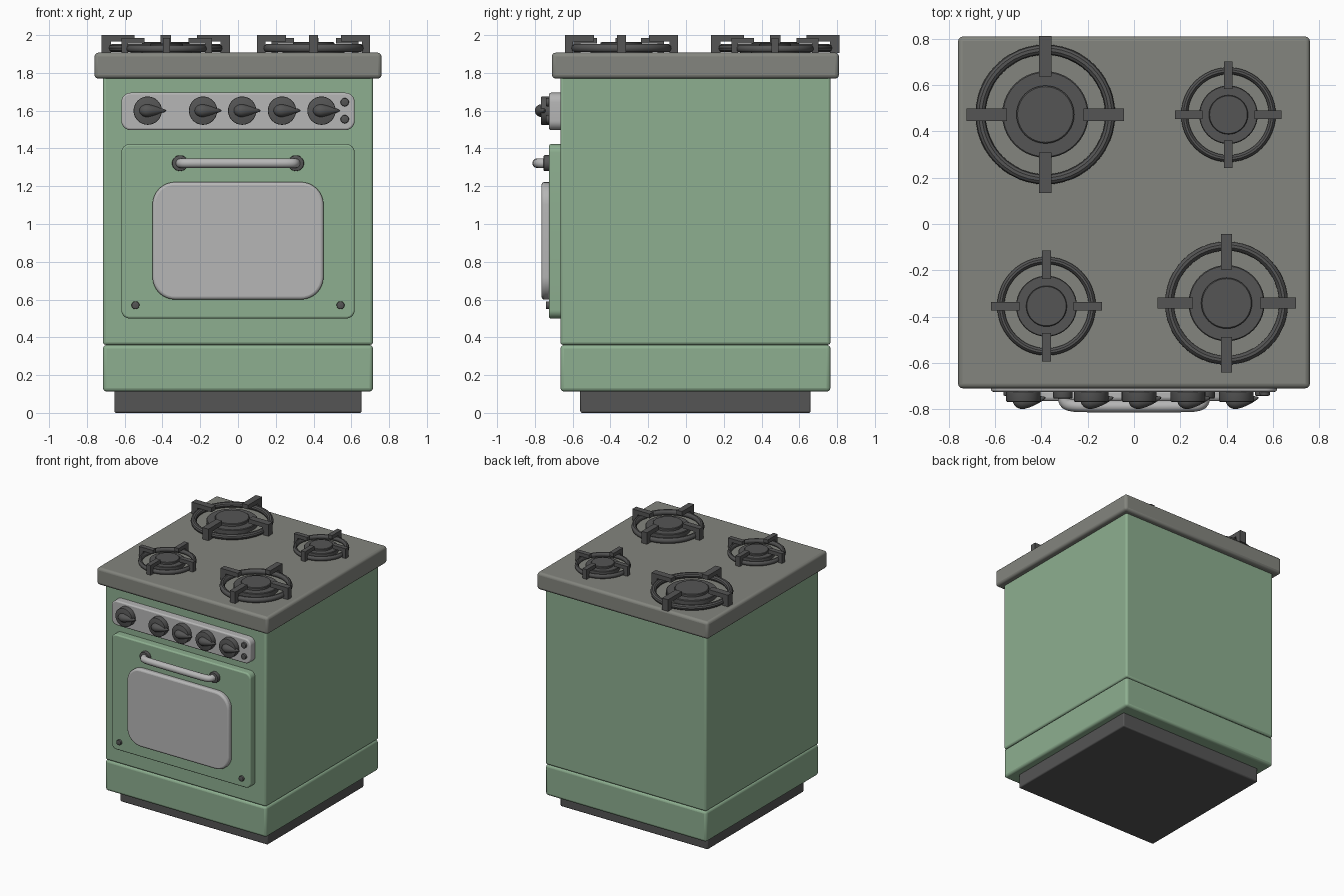
import bpy, bmesh, math
from mathutils import Matrix, Vector

if "Cube" in bpy.data.objects:
    bpy.data.objects.remove(bpy.data.objects["Cube"])


def material(name, rgb):
    m = bpy.data.materials.new(name)
    m.diffuse_color = (*rgb, 1)
    m.use_nodes = True
    m.node_tree.nodes["Principled BSDF"].inputs["Base Color"].default_value = m.diffuse_color
    return m


GREEN = material("green_enamel", (0.27, 0.43, 0.28))
STONE = material("hob_grey", (0.23, 0.235, 0.21))
DARK = material("dark_iron", (0.09, 0.09, 0.09))
LIGHT = material("light_metal", (0.47, 0.47, 0.47))


def finish(name, bm, mat, bevel=0, segments=3):
    bmesh.ops.recalc_face_normals(bm, faces=bm.faces)
    me = bpy.data.meshes.new(name)
    bm.to_mesh(me)
    bm.free()
    me.materials.append(mat)
    ob = bpy.data.objects.new(name, me)
    bpy.context.collection.objects.link(ob)
    if bevel:
        b = ob.modifiers.new("bevel", 'BEVEL')
        b.width, b.segments = bevel, segments
        b.limit_method, b.angle_limit = 'ANGLE', math.radians(40)
    smooth(ob)
    return ob


def smooth(ob):
    bpy.ops.object.select_all(action='DESELECT')
    ob.select_set(True)
    bpy.context.view_layer.objects.active = ob
    bpy.ops.object.shade_smooth_by_angle(angle=math.radians(35))


def add_box(bm, lo, hi):
    lo, hi = Vector(lo), Vector(hi)
    m = Matrix.Translation((lo + hi) / 2) @ Matrix.Diagonal((*(hi - lo), 1))
    return bmesh.ops.create_cube(bm, size=1, matrix=m)["verts"]


def box(name, lo, hi, mat, bevel):
    bm = bmesh.new()
    add_box(bm, lo, hi)
    return finish(name, bm, mat, bevel)


def plate(name, x, z0, z1, y0, y1, r, mat, bevel):
    """Rounded-corner panel facing -y."""
    bm = bmesh.new()
    pts = []
    for i, (sx, cz) in enumerate([(1, z1 - r), (-1, z1 - r), (-1, z0 + r), (1, z0 + r)]):
        for k in range(9):
            a = math.radians(90 * i + 90 * k / 8)
            pts.append((sx * (x - r) + r * math.cos(a), cz + r * math.sin(a)))
    f = bm.faces.new([bm.verts.new((px, y1, pz)) for px, pz in pts])
    ext = bmesh.ops.extrude_face_region(bm, geom=[f])["geom"]
    bmesh.ops.translate(bm, vec=(0, y0 - y1, 0),
                        verts=[v for v in ext if isinstance(v, bmesh.types.BMVert)])
    # the extrusion drops the source face, so close the back again
    bmesh.ops.holes_fill(bm, edges=[e for e in bm.edges if e.is_boundary], sides=0)
    return finish(name, bm, mat, bevel)


def lathe(bm, profile, matrix=Matrix(), n=40, closed=False):
    """Spin (radius, height) points about local z."""
    rings = [[bm.verts.new(matrix @ Vector((r * math.cos(2 * math.pi * i / n),
                                            r * math.sin(2 * math.pi * i / n), h)))
              for i in range(n)] for r, h in profile]
    pairs = list(zip(rings, rings[1:])) + ([(rings[-1], rings[0])] if closed else [])
    for a, b in pairs:
        for i in range(n):
            bm.faces.new((a[i], a[(i + 1) % n], b[(i + 1) % n], b[i]))
    if not closed:
        bm.faces.new(rings[0])
        bm.faces.new(rings[-1])


FRONT = Matrix.Rotation(math.radians(90), 4, 'X')  # local +z becomes -y


def front_disc(name, x, y, z, r, depth, mat, bevel=0.005):
    e = bevel
    bm = bmesh.new()
    lathe(bm, [(r, 0), (r, depth - e), (r - 0.3 * e, depth - 0.3 * e), (r - e, depth)],
          Matrix.Translation((x, y, z)) @ FRONT, 32)
    return finish(name, bm, mat)


# Cabinet
box("plinth", (-0.655, -0.56, 0), (0.655, 0.66, 0.13), DARK, 0.01)
box("drawer", (-0.715, -0.665, 0.113), (0.715, 0.765, 0.36), GREEN, 0.02)
box("body", (-0.715, -0.665, 0.36), (0.715, 0.765, 1.79), GREEN, 0.015)
box("hob_top", (-0.76, -0.71, 1.77), (0.76, 0.81, 1.907), STONE, 0.02)

# Front panels
plate("control_panel", 0.618, 1.497, 1.695, -0.725, -0.655, 0.05, LIGHT, 0.01)
plate("oven_door", 0.618, 0.5, 1.423, -0.725, -0.655, 0.045, GREEN, 0.01)
plate("oven_window", 0.453, 0.6, 1.222, -0.765, -0.715, 0.12, LIGHT, 0.015)
for sx in (-1, 1):
    front_disc("door_screw", sx * 0.543, -0.72, 0.57, 0.021, 0.022, DARK)
    front_disc("handle_mount", sx * 0.307, -0.72, 1.322, 0.042, 0.034, DARK)
for z in (1.555, 1.645):
    front_disc("panel_button", 0.565, -0.72, z, 0.022, 0.022, DARK)

# Door handle: bent tube
curve = bpy.data.curves.new("door_handle", 'CURVE')
curve.dimensions = '3D'
curve.bevel_depth, curve.bevel_resolution, curve.use_fill_caps = 0.026, 4, True
path = [(0.305, -0.73), (0.305, -0.765), (0.28, -0.785), (0.2, -0.788)]
path += [(-x, y) for x, y in reversed(path)]
sp = curve.splines.new('NURBS')
sp.points.add(len(path) - 1)
for p, (x, y) in zip(sp.points, path):
    p.co = (x, y, 1.322, 1)
sp.use_endpoint_u, sp.order_u, sp.resolution_u = True, 3, 6
curve.materials.append(LIGHT)
handle = bpy.data.objects.new("door_handle", curve)
bpy.context.collection.objects.link(handle)
bpy.ops.object.select_all(action='DESELECT')
handle.select_set(True)
bpy.context.view_layer.objects.active = handle
bpy.ops.object.convert(target='MESH')
smooth(bpy.context.object)

# Knobs: disc with a teardrop pointer
for x in (-0.478, -0.185, 0.022, 0.233, 0.442):
    front_disc("knob_base", x, -0.72, 1.6, 0.075, 0.048, DARK)
    bm = bmesh.new()
    bmesh.ops.create_uvsphere(bm, u_segments=24, v_segments=16, radius=1)
    for v in bm.verts:
        t = max(v.co.x, 0)
        k = 1 - 0.55 * t
        v.co = (v.co.x * (0.097 if v.co.x > 0 else 0.045),
                v.co.y * 0.035 * k + 0.015 * t * t, v.co.z * 0.034 * k)
        v.co += Vector((x, -0.765, 1.6))
    finish("knob_pointer", bm, DARK)

# Gas burners: x, y, plan scale, height scale
for x, y, s, h in [(-0.383, 0.473, 1, 1), (0.408, 0.472, 0.677, 0.85),
                   (-0.378, -0.355, 0.705, 0.85), (0.4, -0.342, 0.88, 1)]:
    place = Matrix.Translation((x, y, 1.905)) @ Matrix.Diagonal((s, s, h, 1))
    bm = bmesh.new()
    lathe(bm, [(0.187, 0), (0.187, 0.033), (0.182, 0.038), (0.125, 0.038),
               (0.125, 0.054), (0.12, 0.058)], place)
    finish("burner_cap", bm, DARK)
    bm = bmesh.new()
    lathe(bm, [(0.28 + 0.022 * math.cos(k * math.pi / 5),
                0.026 + 0.022 * math.sin(k * math.pi / 5)) for k in range(10)],
          place, 48, True)
    finish("burner_ring", bm, DARK)
    bm = bmesh.new()
    for i in range(4):
        vs = add_box(bm, (0.165, -0.027, 0.06), (0.34, 0.027, 0.095))
        vs += add_box(bm, (0.29, -0.027, 0), (0.34, 0.027, 0.0949))
        bmesh.ops.transform(bm, verts=vs,
                            matrix=place @ Matrix.Rotation(i * math.pi / 2, 4, 'Z'))
    finish("pan_support", bm, DARK)
